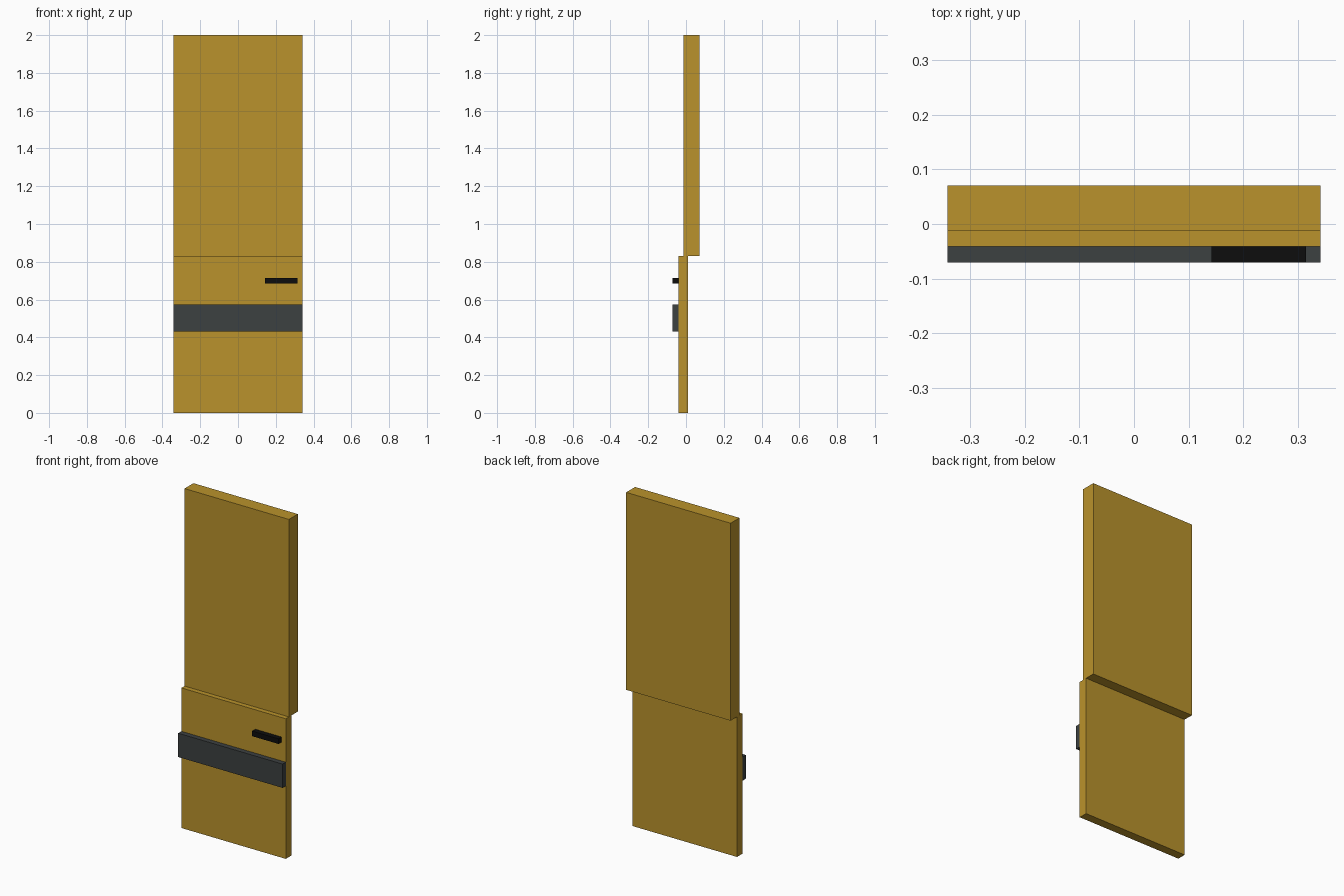
import bpy
import bmesh
from mathutils import Matrix, Vector

default = bpy.data.objects.get("Cube")
if default:
    bpy.data.objects.remove(default, do_unlink=True)


def make_material(name, colour):
    mat = bpy.data.materials.new(name)
    mat.use_nodes = True
    mat.diffuse_color = (*colour, 1)
    mat.node_tree.nodes["Principled BSDF"].inputs["Base Color"].default_value = (*colour, 1)
    return mat


def add_box(name, low, high, mat):
    low, high = Vector(low), Vector(high)
    bm = bmesh.new()
    bmesh.ops.create_cube(bm, size=1, matrix=Matrix.LocRotScale(None, None, high - low))
    mesh = bpy.data.meshes.new(name)
    bm.to_mesh(mesh)
    bm.free()
    mesh.materials.append(mat)
    obj = bpy.data.objects.new(name, mesh)
    obj.location = (low + high) / 2
    bpy.context.collection.objects.link(obj)
    return obj


ochre = make_material("ochre paint", (0.49, 0.29, 0.025))
grey = make_material("dark grey", (0.045, 0.052, 0.053))
black = make_material("black", (0.004, 0.004, 0.004))

half_width = 0.342
split = 0.83          # height where the two panels meet
face = -0.041         # front face of the lower panel
front = -0.071        # front of the raised trim

# Door panels
add_box("lower_panel", (-half_width, face, 0), (half_width, 0.011, split), ochre)
add_box("upper_panel", (-half_width, -0.012, split), (half_width, 0.071, 2), ochre)

# Raised trim on the lower panel
add_box("trim_strip", (-half_width, front, 0.432), (half_width, face, 0.573), grey)
add_box("door_handle", (0.142, front, 0.685), (0.315, face, 0.715), black)
